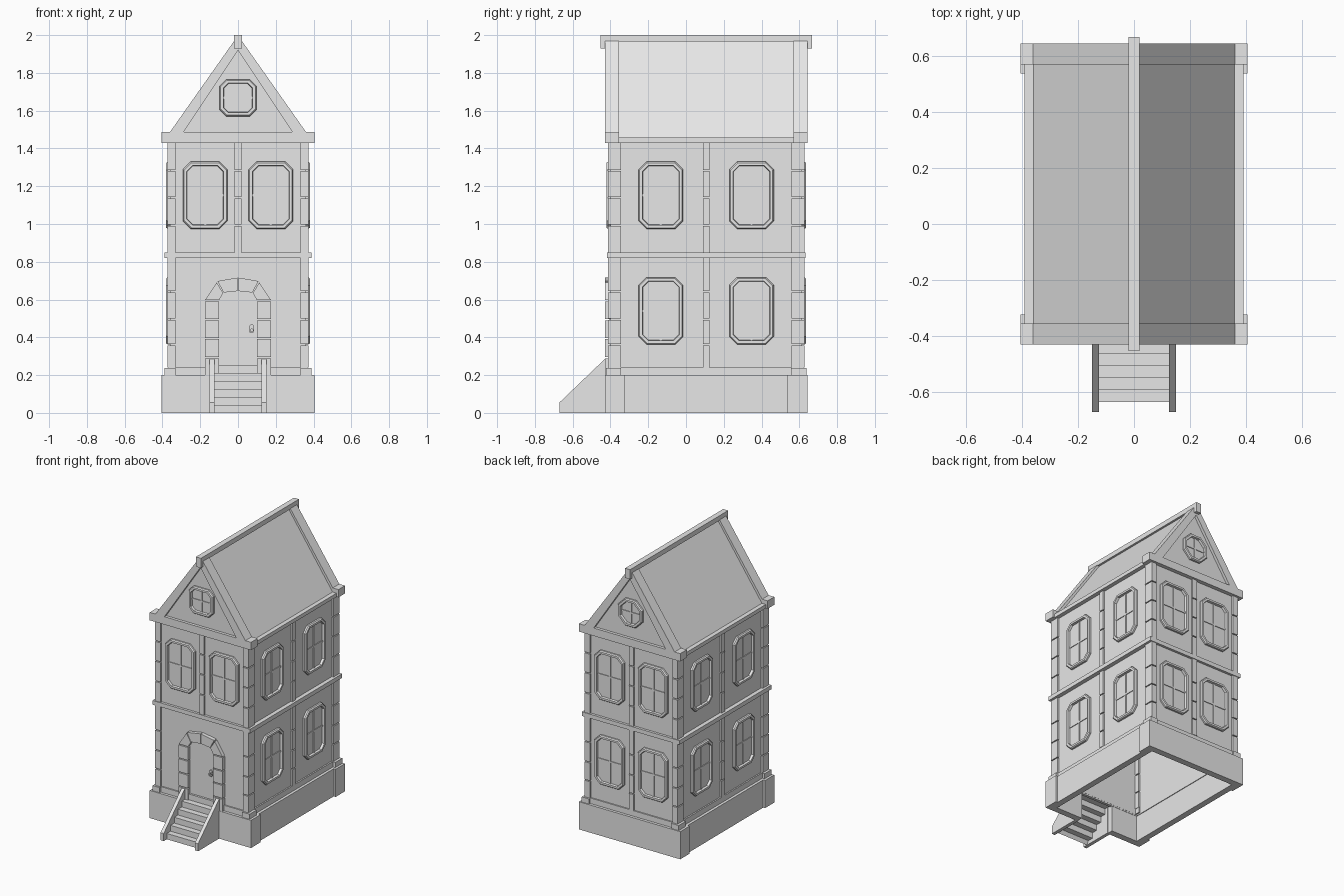
import bpy, bmesh, math
from mathutils import Matrix, Vector

cube = bpy.data.objects.get("Cube")
if cube:
    bpy.data.objects.remove(cube)

stone = bpy.data.materials.new("grey stone")
stone.use_nodes = True
GREY = (0.8, 0.8, 0.8, 1)
stone.diffuse_color = GREY
stone.node_tree.nodes["Principled BSDF"].inputs["Base Color"].default_value = GREY

CY = 0.107  # house centre in depth; the stairs stick out in front
FRONT, RIGHT, BACK, LEFT = 0, 90, 180, 270


def loft(name, loops, turn=0, wrap=False):
    """Join closed loops of points with quads; cap the ends or wrap into a ring."""
    bm = bmesh.new()
    rows = [[bm.verts.new(p) for p in loop] for loop in loops]
    n = len(rows[0])
    pairs = list(zip(rows, rows[1:]))
    if wrap:
        pairs.append((rows[-1], rows[0]))
    else:
        bm.faces.new(rows[0])
        bm.faces.new(rows[-1])
    for a, b in pairs:
        for i in range(n):
            j = (i + 1) % n
            bm.faces.new((a[i], a[j], b[j], b[i]))
    bmesh.ops.recalc_face_normals(bm, faces=bm.faces)
    bm.transform(Matrix.Translation((0, CY, 0)) @ Matrix.Rotation(math.radians(turn), 4, "Z"))
    mesh = bpy.data.meshes.new(name)
    bm.to_mesh(mesh)
    bm.free()
    mesh.materials.append(stone)
    obj = bpy.data.objects.new(name, mesh)
    bpy.context.scene.collection.objects.link(obj)
    return obj


def prism(name, pts, y0, y1, turn=0):
    """Extrude an x-z outline through the depth."""
    return loft(name, [[(x, y, z) for x, z in pts] for y in (y0, y1)], turn)


def box(name, x0, x1, y0, y1, z0, z1, turn=0):
    return prism(name, [(x0, z0), (x1, z0), (x1, z1), (x0, z1)], y0, y1, turn)


def band(name, hx, hy, thick, z0, z1):
    """Hollow rectangular ring around the house."""
    def rect(inset, z):
        a, b = hx - inset, hy - inset
        return [(-a, -b, z), (a, -b, z), (a, b, z), (-a, b, z)]
    return loft(name, [rect(0, z0), rect(0, z1), rect(thick, z1), rect(thick, z0)], wrap=True)


def octagon(cx, cz, hx, hz, cut):
    corners = [(hx - cut, -hz), (hx, cut - hz), (hx, hz - cut), (hx - cut, hz)]
    return [(cx + x, cz + z) for x, z in corners] + [(cx - x, cz - z) for x, z in corners]


def window(cx, cz, hx, hz, cut, wall, turn):
    """Chamfered frame, pane and cross bars."""
    def ring(inset, out):
        pts = octagon(cx, cz, hx - inset, hz - inset, cut - inset * 0.5)
        return [(x, -wall - out, z) for x, z in pts]
    loft("window_frame", [ring(0, -0.005), ring(0, 0.012), ring(0.006, 0.02),
                          ring(0.02, 0.02), ring(0.024, -0.005)], turn, wrap=True)
    prism("window_pane", octagon(cx, cz, hx - 0.02, hz - 0.02, cut - 0.01),
          -wall - 0.003, -wall + 0.003, turn)
    for bx, bz in ((0.006, hz - 0.022), (hx - 0.022, 0.006)):
        box("window_bar", cx - bx, cx + bx, -wall - 0.008, -wall, cz - bz, cz + bz, turn)


def blocks(name, x0, x1, y0, y1, levels, turn=0):
    """Stack of stones with narrow open joints."""
    for z0, z1 in zip(levels, levels[1:]):
        box(name, x0, x1, y0, y1, z0, z1 - 0.007, turn)


WX, WY = 0.36, 0.508      # wall half sizes
LOWER = (0.24, 0.365, 0.5, 0.645, 0.827)
UPPER = (0.85, 0.997, 1.143, 1.287, 1.437)

# Hollow walls and horizontal bands
band("walls", WX, WY, 0.02, 0.19, 1.45)
band("base_trim", 0.37, 0.517, 0.03, 0.2, 0.24)
band("floor_band", 0.39, 0.526, 0.04, 0.82, 0.85)

# Plinth, open at the stairs
box("plinth_back", -0.405, 0.405, 0.49, 0.537, 0, 0.2)
for s in (-1, 1):
    x0, x1 = sorted((s * 0.13, s * 0.405))
    box("plinth_front", x0, x1, -0.537, -0.49, 0, 0.2)
    x0, x1 = sorted((s * 0.345, s * 0.39))
    box("plinth_side", x0, x1, -0.5, 0.5, 0, 0.2)
    for t in (-1, 1):
        # Corner piers with their trim
        x0, x1 = sorted((s * 0.345, s * 0.405))
        y0, y1 = sorted((t * 0.43, t * 0.537))
        box("plinth_corner", x0, x1, y0, y1, 0, 0.2)
        x0, x1 = sorted((s * 0.33, s * 0.388))
        y0, y1 = sorted((t * 0.45, t * 0.53))
        box("corner_trim", x0, x1, y0, y1, 0.2, 0.237)
        x0, x1 = sorted((s * 0.33, s * 0.373))
        y0, y1 = sorted((t * 0.452, t * 0.521))
        for levels in (LOWER, UPPER):
            blocks("corner_stone", x0, x1, y0, y1, levels)

# Windows and middle piers on every side
for turn, wall, offset in ((FRONT, WY, 0.174), (RIGHT, WX, 0.24),
                           (BACK, WY, 0.174), (LEFT, WX, 0.24)):
    for levels, cz in ((LOWER, 0.54), (UPPER, 1.152)):
        if turn == FRONT and levels is LOWER:
            continue
        blocks("middle_pier", -0.018, 0.018, -wall - 0.013, -wall + 0.005, levels, turn)
        for s in (-1, 1):
            window(s * offset, cz, 0.118, 0.178, 0.042, wall, turn)

# Roof body, eaves and ridge
prism("roof", [(-0.36, 1.455), (0.36, 1.455), (0, 1.972)], -0.516, 0.516)
for s in (-1, 1):
    x0, x1 = sorted((s * 0.33, s * 0.39))
    box("eave", x0, x1, -0.47, 0.47, 1.43, 1.457)
box("ridge_cap", -0.02, 0.02, -0.56, 0.56, 1.965, 2)

# Gable ends
for turn, cut in ((FRONT, 0.036), (BACK, 0.056)):
    box("gable_beam", -0.405, 0.405, -0.537, -0.462, 1.43, 1.487, turn)
    prism("gable_rake", [(-0.36, 1.487), (0, 1.998), (0.36, 1.487),
                         (0.288, 1.487), (0, 1.92), (-0.288, 1.487)], -0.537, -0.462, turn)
    box("ridge_end", -0.02, 0.02, -0.56, -0.525, 1.93, 2, turn)
    window(0, 1.668, 0.098, 0.098, cut, 0.516, turn)

# Door with stone surround
inner = [(0.1, 0.597), (0.077, 0.637), (0.002, 0.645)]
outer = [(0.175, 0.597), (0.108, 0.698), (0.002, 0.716)]
prism("door", [(-0.1, 0.2), (0.1, 0.2)] + inner + [(-x, z) for x, z in inner[::-1]],
      -WY - 0.004, -WY + 0.003)
for s in (-1, 1):
    x0, x1 = sorted((s * 0.1, s * 0.175))
    blocks("door_jamb", x0, x1, -0.535, -0.5, (0.2, 0.296, 0.397, 0.497, 0.597))
    for i in (0, 1):
        a, b, c, d = (Vector(p) for p in (inner[i], inner[i + 1], outer[i + 1], outer[i]))
        if i == 0:
            b, c = b.lerp(a, 0.07), c.lerp(d, 0.07)
        prism("arch_stone", [(s * p.x, p.y) for p in (a, b, c, d)], -0.535, -0.5)
prism("door_plate", octagon(0.072, 0.455, 0.011, 0.012, 0.005), -WY - 0.014, -WY)
handle = [[(x, -WY - y, z) for x, z in octagon(0.072, 0.437, r, r, r * 0.55)]
          for r, y in ((0.014, 0.004), (0.014, 0.018), (0.007, 0.018), (0.007, 0.004))]
loft("door_handle", handle, wrap=True)

# Stairs: folded treads between two sloping side walls
top = []
for i in range(6):
    y = -0.635 - CY + i * 0.043
    top += [(y, i * 0.042), (y, (i + 1) * 0.042)]
top.append((-0.505, 0.252))
under = [(y + 0.015, max(0, z - 0.015)) for y, z in top[:0:-1]]
loft("steps", [[(x, y, z) for y, z in top + under] for x in (-0.126, 0.126)])
side = [(-0.67, 0), (-0.67, 0.055), (-0.43, 0.285), (-0.425, 0.285), (-0.425, 0)]
for s in (-1, 1):
    loft("stair_side", [[(s * x, y - CY, z) for y, z in side] for x in (0.125, 0.15)])
